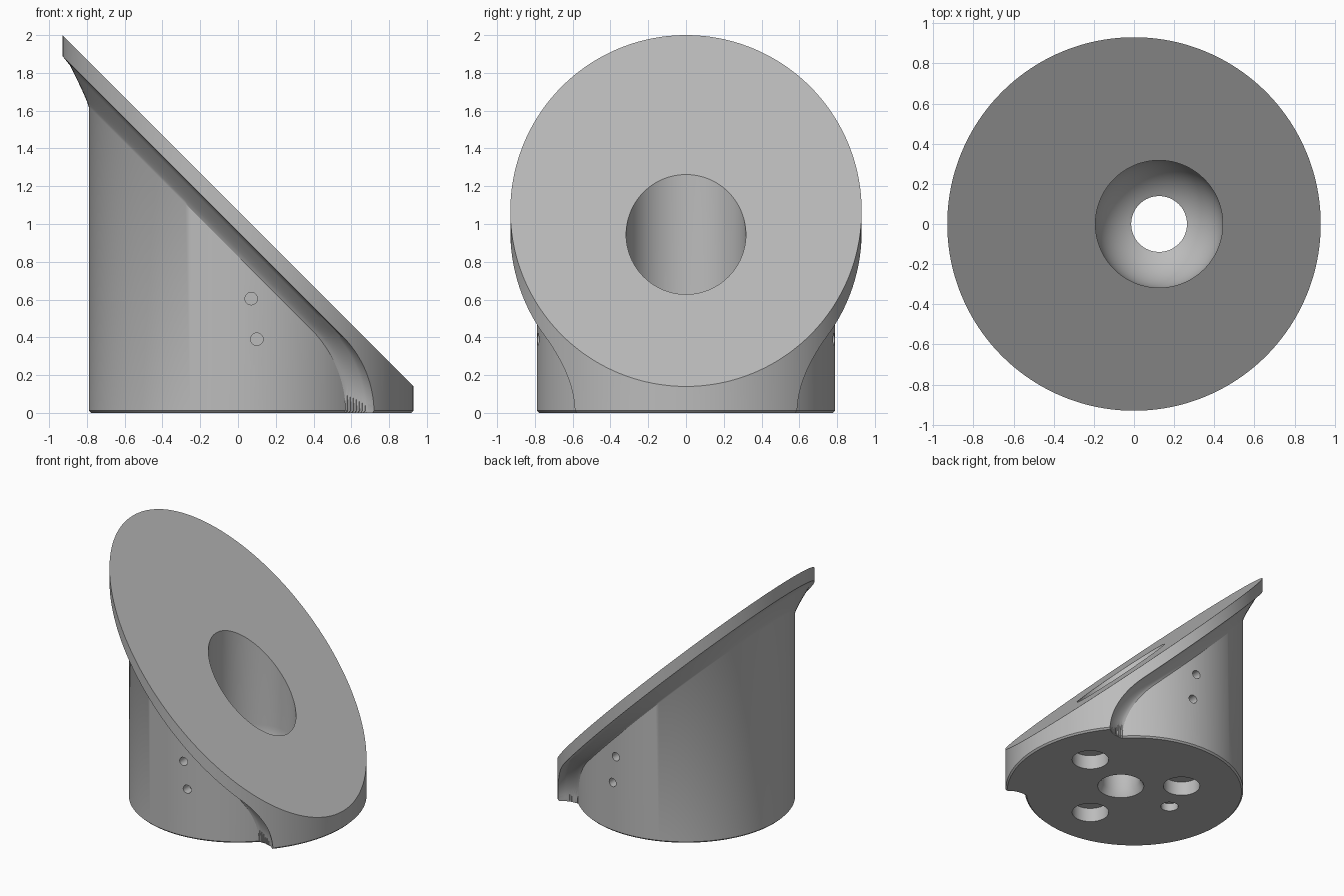
import bpy, bmesh
from math import sin, cos, pi, sqrt, radians
from mathutils import Matrix, Vector

cube = bpy.data.objects.get("Cube")
if cube:
    bpy.data.objects.remove(cube)

grey = bpy.data.materials.new("grey")
grey.use_nodes = True
grey.diffuse_color = (0.5, 0.5, 0.5, 1)
grey.node_tree.nodes["Principled BSDF"].inputs["Base Color"].default_value = (0.5, 0.5, 0.5, 1)

BODY_R, FLANGE_R, CHAMFER = 0.79, 0.93, 0.012
BORE_X, BORE_R = 0.125, 0.317


def make_object(name, bm):
    bmesh.ops.recalc_face_normals(bm, faces=bm.faces)
    mesh = bpy.data.meshes.new(name)
    bm.to_mesh(mesh)
    bm.free()
    mesh.materials.append(grey)
    obj = bpy.data.objects.new(name, mesh)
    bpy.context.collection.objects.link(obj)
    return obj


def underside(x, c, end):
    """Height of a 45 degree slope that bends down to vertical at x = end."""
    radius = (c - end) / (sqrt(2) - 1)
    centre = end - radius
    if x < centre + radius / sqrt(2):
        return c - x
    return sqrt(max(radius ** 2 - (x - centre) ** 2, 0)) if x < end else -1


# Rings under the flange: radius, slope height, end of the bend
STEPS = 8
rings = [(FLANGE_R, 0.96, 0.72)]
for i in range(STEPS + 1):
    u = i / STEPS
    rings.append((BODY_R + 0.1 * (1 - u) ** 1.25, 0.95 - 0.12 * u, 0.69 - 0.12 * u))


def column(angle):
    """Outline of the body from the top rim to the foot at one angle."""
    points = [(FLANGE_R, 1.07 - FLANGE_R * cos(angle))]
    floor = None
    for r, c, end in rings:
        z = underside(r * cos(angle), c, end)
        if floor is None and z <= CHAMFER:
            # Where the slope meets the foot, run straight down
            r0, z0 = points[-1]
            f = (z0 - CHAMFER) / (z0 - z) if len(points) > 1 else 0
            floor = (r0 + (r - r0) * f, CHAMFER)
        points.append(floor or (r, z))
    floor = floor or (BODY_R, CHAMFER)
    points += [floor, (floor[0] - CHAMFER, 0)]
    return [Vector((r * cos(angle), r * sin(angle), z)) for r, z in points]


# Body with slanted flange; more columns where the flange bends to the foot
half = {round(pi * i / 96, 5) for i in range(97)}
half |= {round(0.55 + 0.4 * i / 120, 5) for i in range(121)}
half = sorted(half)
angles = half + [-a for a in reversed(half[1:-1])]
bm = bmesh.new()
grid = [[bm.verts.new(p) for p in column(a)] for a in angles]
for a, b in zip(grid, grid[1:] + grid[:1]):
    for k in range(len(a) - 1):
        bm.faces.new((a[k], b[k], b[k + 1], a[k + 1]))
bm.faces.new([col[0] for col in grid])
bm.faces.new([col[-1] for col in grid])
bmesh.ops.remove_doubles(bm, verts=bm.verts, dist=0.0002)
body = make_object("slanted_body", bm)


def turned(name, profile, matrix, sides=64):
    """Solid of revolution about z, placed by a matrix."""
    bm = bmesh.new()
    verts = [bm.verts.new((r, 0, z)) for r, z in profile]
    edges = [bm.edges.new(pair) for pair in zip(verts, verts[1:])]
    bmesh.ops.spin(bm, geom=verts + edges, cent=(0, 0, 0), axis=(0, 0, 1),
                   angle=2 * pi, steps=sides)
    bmesh.ops.remove_doubles(bm, verts=bm.verts, dist=0.0001)
    bmesh.ops.transform(bm, matrix=matrix, verts=bm.verts)
    obj = make_object(name, bm)
    obj.hide_render = True
    return obj


def pin(name, radius, depth, matrix, sides=32):
    return turned(name, [(0, -0.1), (radius, -0.1), (radius, depth), (0, depth)], matrix, sides)


# Central bore with a rounded bowl and a flared drain
bowl_z, drain_r = 0.47, 0.14
profile = [(0, -0.1), (0.167, -0.1), (0.167, 0.0), (drain_r, 0.05)]
for i in range(17):
    a = radians(64 * (1 - i / 16))
    profile.append((BORE_R * cos(a), bowl_z - BORE_R * sin(a)))
profile += [(BORE_R, 2.2), (0, 2.2)]
cutters = [turned("bore_cutter", profile, Matrix.Translation((BORE_X, 0, 0)), 96)]

# Round pockets and a small locating hole in the foot
for deg in (20, 140, 260):
    a = radians(deg)
    place = Matrix.Translation((BORE_X + 0.44 * cos(a), 0.44 * sin(a), 0))
    cutters.append(pin("pocket_cutter", 0.132, 0.11, place, 48))
cutters.append(pin("locating_hole_cutter", 0.063, 0.06, Matrix.Translation((-0.335, 0, 0))))

# Pairs of small holes on the front and back walls
for side in (-1, 1):
    for x, z in ((0.07, 0.605), (0.1, 0.39)):
        place = Matrix.Translation((x, side * BODY_R, z)) @ Matrix.Rotation(side * pi / 2, 4, "X")
        cutters.append(pin("side_hole_cutter", 0.033, 0.08, place))

bpy.context.view_layer.objects.active = body
for cutter in cutters:
    mod = body.modifiers.new("cut", "BOOLEAN")
    mod.object, mod.operation, mod.solver = cutter, "DIFFERENCE", "EXACT"
    bpy.ops.object.modifier_apply(modifier=mod.name)
    bpy.data.objects.remove(cutter)

bpy.ops.object.select_all(action="DESELECT")
body.select_set(True)
bpy.ops.object.shade_smooth_by_angle(angle=radians(30))
